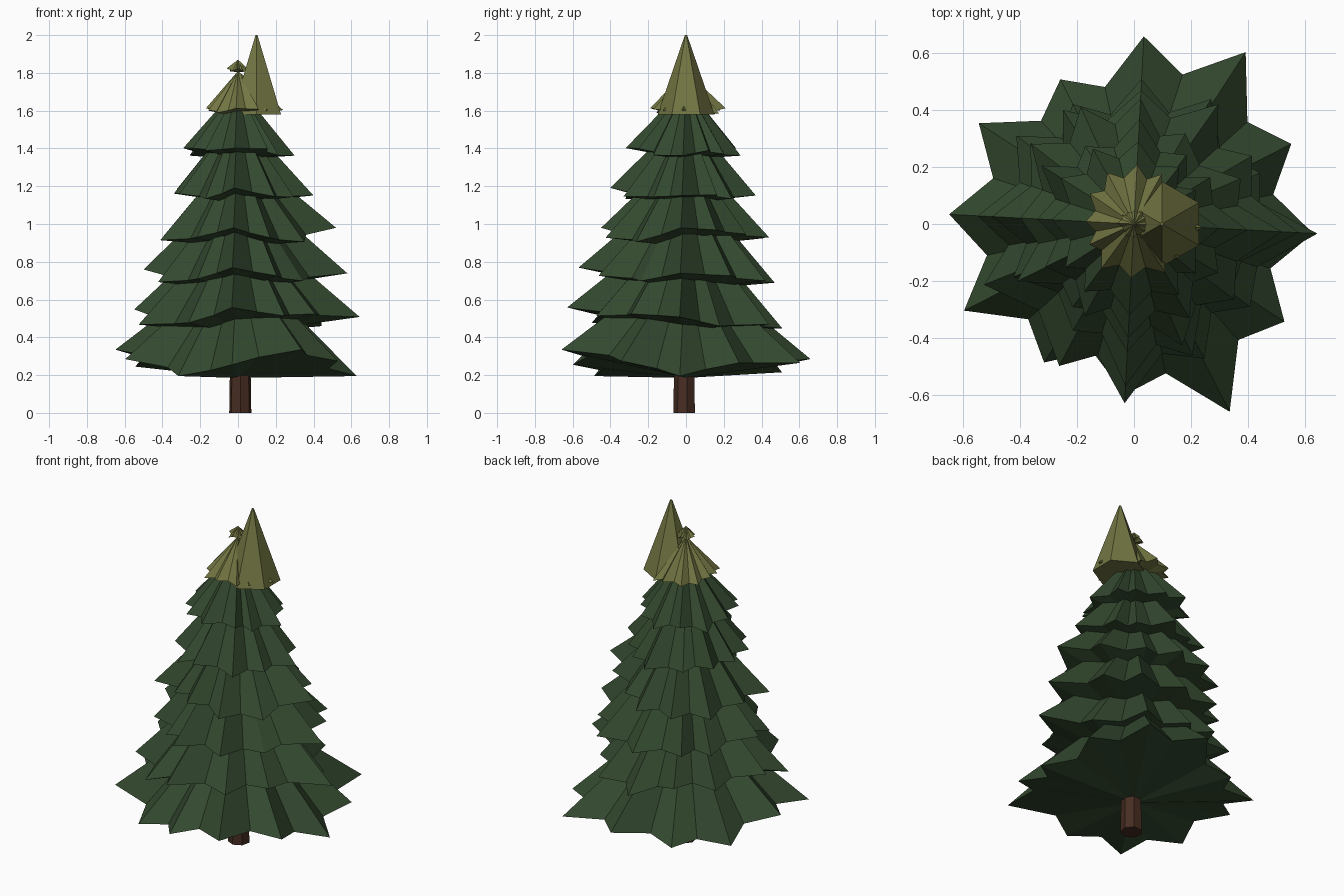
import bpy, bmesh, random
from math import sin, cos, radians, pi

if "Cube" in bpy.data.objects:
    bpy.data.objects.remove(bpy.data.objects["Cube"])

random.seed(4)


def material(name, rgb):
    m = bpy.data.materials.new(name)
    m.diffuse_color = (*rgb, 1)
    m.use_nodes = True
    m.node_tree.nodes["Principled BSDF"].inputs["Base Color"].default_value = m.diffuse_color
    return m


GREEN = material("needles", (0.033, 0.066, 0.028))
OLIVE = material("young_needles", (0.17, 0.18, 0.055))
BROWN = material("bark", (0.062, 0.026, 0.016))


def finish(bm, name, mat):
    bmesh.ops.recalc_face_normals(bm, faces=bm.faces)
    me = bpy.data.meshes.new(name)
    bm.to_mesh(me)
    bm.free()
    me.materials.append(mat)
    ob = bpy.data.objects.new(name, me)
    bpy.context.collection.objects.link(ob)


def tapered(name, sides, r1, r2, x, y, z0, z1, turn, mat):
    bm = bmesh.new()
    ring = [[bm.verts.new((x + r * cos(turn + 2 * pi * i / sides),
                           y + r * sin(turn + 2 * pi * i / sides), z))
             for i in range(sides)] for r, z in ((r1, z0), (r2, z1))]
    bm.faces.new(ring[0])
    bm.faces.new(ring[1])
    for i in range(sides):
        j = (i + 1) % sides
        bm.faces.new((ring[0][i], ring[0][j], ring[1][j], ring[1][i]))
    finish(bm, name, mat)


def branch_tier(name, z0, apex_z, radii, lifts, turns, mat):
    """Star-shaped cone: 12 raised tips, valleys between, closed below."""
    bm = bmesh.new()
    top = bm.verts.new((0, 0, apex_z))
    low = bm.verts.new((0, 0, z0))
    rim = []
    n = len(radii)
    for k in range(n):
        j = (k + 1) % n
        mid = 0.5 * (turns[k] + turns[j])
        pts = ((radii[k], lifts[k], 30 * k - 3 + turns[k]),
               (0.4 * (radii[k] + radii[j]), 0.5 * (lifts[k] + lifts[j]), 30 * k + 12 + mid))
        for r, dz, a in pts:
            a = radians(a)
            rim.append(bm.verts.new((r * cos(a), r * sin(a), z0 + dz)))
    for i in range(len(rim)):
        a, b = rim[i], rim[(i + 1) % len(rim)]
        bm.faces.new((a, b, top))
        bm.faces.new((b, a, low))
    finish(bm, name, mat)


# Lowest tier pattern: tip lengths and tip heights around the tree
BASE_R = [.63, .62, .72, .66, .57, .65, .65, .67, .58, .60, .74, .63]
BASE_L = [.01, .08, .08, .10, .03, .06, .15, .10, .01, .07, .15, .09]

# Upper tiers: mean radius, apex height, then (radius, lift) at right, back, left, front
TIERS = [
    (.54, 1.06, (.645, .09), (.51, .03), (.55, .13), (.63, .14)),
    (.48, 1.25, (.58, .09), (.47, .04), (.50, .11), (.57, .12)),
    (.42, 1.41, (.52, .10), (.44, .05), (.40, .05), (.45, .10)),
    (.35, 1.59, (.40, .04), (.37, .04), (.34, .05), (.40, .08)),
    (.28, 1.73, (.30, .02), (.29, .02), (.29, .06), (.32, .06)),
    (.19, 1.81, (.24, .03), (.21, .04), (.17, .04), (.19, .04)),
    (.05, 1.87, (.05, .02), (.05, .02), (.06, .02), (.05, .02)),
]

# Trunk
tapered("trunk", 7, 0.06, 0.055, 0.012, -0.007, 0, 0.3, -pi / 2, BROWN)

# Branch tiers
branch_tier("branch_tier_1", 0.185, 0.83, BASE_R, BASE_L, [0] * 12, GREEN)
for i, (mean, apex, *axis) in enumerate(TIERS):
    radii = [mean * random.uniform(0.86, 1.1) for k in range(12)]
    lifts = [mean * random.uniform(0.06, 0.22) for k in range(12)]
    turns = [random.uniform(-6, 6) for k in range(12)]
    for q, (r, dz) in enumerate(axis):
        radii[3 * q], lifts[3 * q], turns[3 * q] = r, dz, 0
    branch_tier(f"branch_tier_{i + 2}", 0.187 + 0.231 * (i + 1), apex,
                radii, lifts, turns, OLIVE if i > 4 else GREEN)

# Offset six-sided tip
tapered("tree_tip", 6, 0.15, 0.006, 0.098, 0, 1.58, 2.0, pi / 6, OLIVE)
